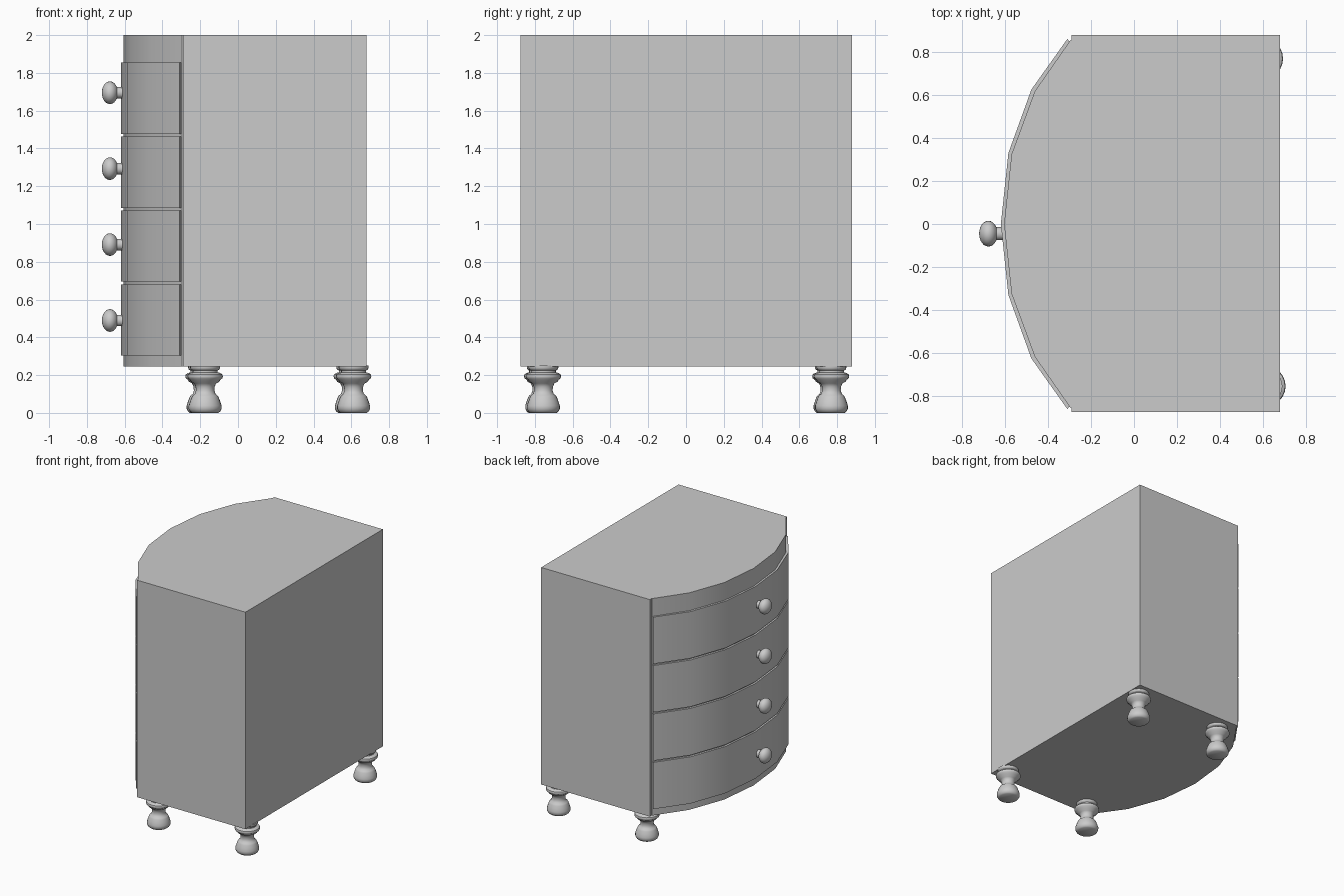
import bpy, bmesh, math
from mathutils import Matrix

if "Cube" in bpy.data.objects:
    bpy.data.objects.remove(bpy.data.objects["Cube"])


def finish(bm, name, smooth=None):
    bmesh.ops.recalc_face_normals(bm, faces=bm.faces)
    me = bpy.data.meshes.new(name)
    bm.to_mesh(me)
    bm.free()
    ob = bpy.data.objects.new(name, me)
    bpy.context.collection.objects.link(ob)
    if smooth:
        bpy.ops.object.select_all(action='DESELECT')
        ob.select_set(True)
        bpy.context.view_layer.objects.active = ob
        bpy.ops.object.shade_smooth_by_angle(angle=math.radians(smooth))
    return ob


def prism(name, outline, z0, z1, smooth=None):
    bm = bmesh.new()
    face = bm.faces.new([bm.verts.new((x, y, z0)) for x, y in outline])
    ext = bmesh.ops.extrude_face_region(bm, geom=[face])
    for v in ext['geom']:
        if isinstance(v, bmesh.types.BMVert):
            v.co.z = z1
    return finish(bm, name, smooth)


def lathe(name, profile, segments, matrix, smooth=40):
    # profile is (radius, height) from bottom to top, capped at both ends
    bm = bmesh.new()
    rings = []
    for r, h in profile:
        rings.append([bm.verts.new((r * math.cos(2 * math.pi * i / segments),
                                    r * math.sin(2 * math.pi * i / segments), h))
                      for i in range(segments)])
    for a, b in zip(rings, rings[1:]):
        for i in range(segments):
            j = (i + 1) % segments
            bm.faces.new((a[i], a[j], b[j], b[i]))
    bm.faces.new(rings[0][::-1])
    bm.faces.new(rings[-1])
    bm.transform(matrix)
    return finish(bm, name, smooth)


def mirrored(half):
    # half runs from the centre (y = 0) to the +y end
    return [(x, -y) for x, y in reversed(half[1:])] + half


# Cabinet box
prism("cabinet_box", [(-0.292, -0.876), (0.68, -0.876), (0.68, 0.88), (-0.292, 0.88)], 0.245, 2.0)

# Bowed carcass on the drawer side
bow = mirrored([(-0.605, 0), (-0.57, 0.325), (-0.462, 0.618), (-0.296, 0.856)])
prism("bow_carcass", bow + [(-0.285, 0.856), (-0.285, -0.856)], 0.245, 2.0, 30)

# Curved drawer fronts
outer = mirrored([(-0.62, 0), (-0.585, 0.33), (-0.478, 0.626), (-0.31, 0.862)])
inner = mirrored([(-0.59, 0), (-0.555, 0.32), (-0.447, 0.61), (-0.298, 0.845)])
for i in range(4):
    z0 = 0.303 + i * 0.3915
    prism(f"drawer_front_{i + 1}", outer + inner[::-1], z0, z0 + 0.378, 30)

# Round knobs pointing to -x
knob = [(0.03, 0.0), (0.03, 0.032)]
for k in range(1, 12):
    a = math.pi * k / 12
    r = 0.06 * math.sin(a)
    if k > 1:
        knob.append((r, 0.078 - 0.043 * math.cos(a)))
knob.append((0.003, 0.121))
for i in range(4):
    m = Matrix.Translation((-0.60, -0.045, 0.489 + i * 0.402)) @ Matrix.Rotation(-math.pi / 2, 4, 'Y')
    lathe(f"knob_{i + 1}", knob, 24, m)

# Turned feet
foot = [(0.070, 0.0), (0.080, 0.008), (0.087, 0.022), (0.087, 0.038), (0.080, 0.060),
        (0.072, 0.082), (0.066, 0.092), (0.055, 0.100), (0.049, 0.118), (0.050, 0.138),
        (0.058, 0.156), (0.075, 0.165), (0.080, 0.175), (0.091, 0.183), (0.094, 0.194),
        (0.091, 0.204), (0.080, 0.211), (0.066, 0.215), (0.066, 0.224), (0.076, 0.230),
        (0.079, 0.238), (0.079, 0.250)]
for name, x, y in [("left_front", -0.174, -0.764), ("left_back", -0.185, 0.762),
                   ("right_front", 0.612, -0.755), ("right_back", 0.60, 0.77)]:
    lathe(f"foot_{name}", foot, 24, Matrix.Translation((x, y, 0)))
